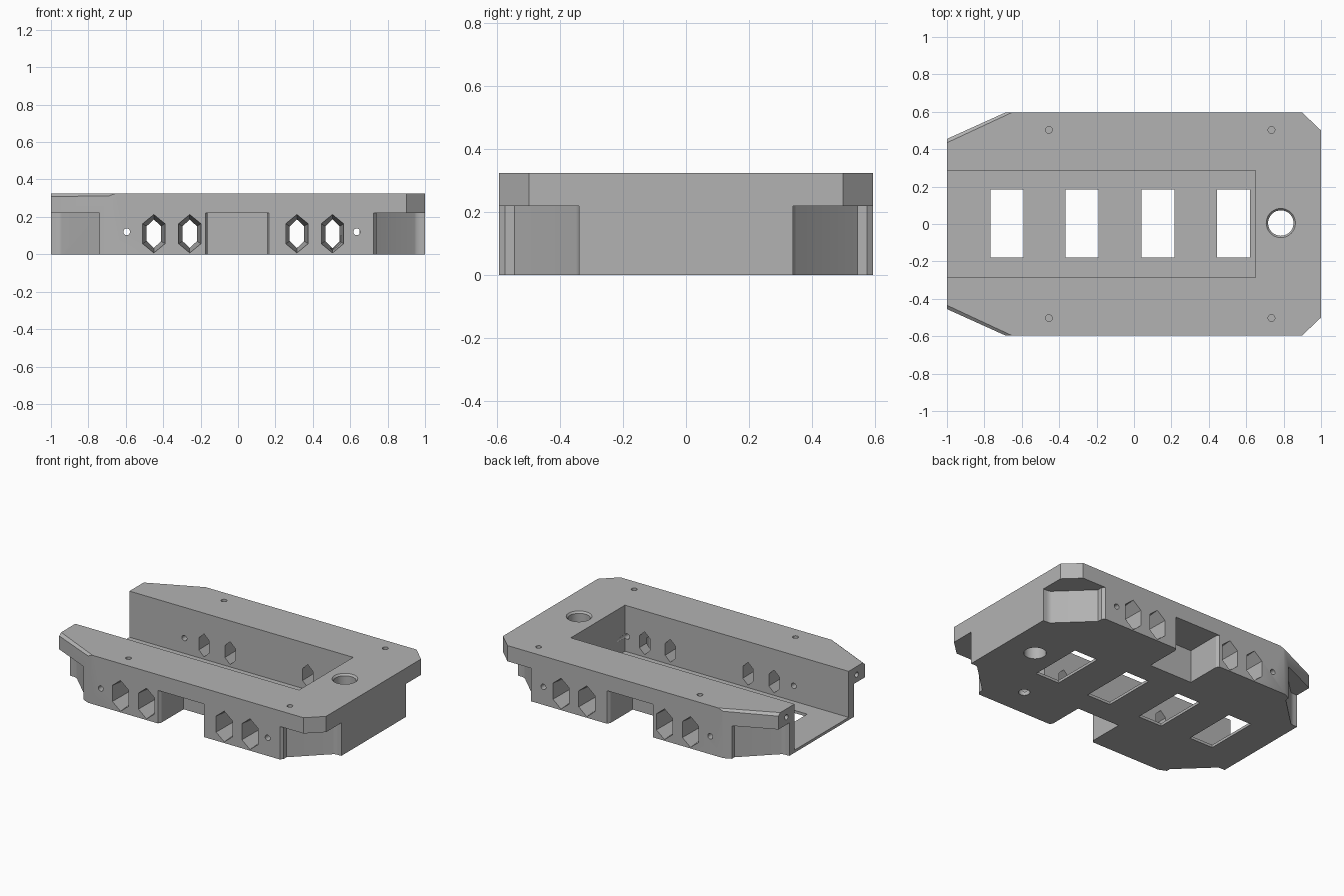
import bpy, bmesh, math
from mathutils import Vector

cube = bpy.data.objects.get("Cube")
if cube:
    bpy.data.objects.remove(cube, do_unlink=True)

grey = bpy.data.materials.new("mid_grey")
grey.use_nodes = True
COLOUR = (0.45, 0.45, 0.45, 1)
grey.diffuse_color = COLOUR
grey.node_tree.nodes["Principled BSDF"].inputs["Base Color"].default_value = COLOUR


def loft(name, loop_a, loop_b):
    """Closed solid between two matching loops."""
    bm = bmesh.new()
    a = [bm.verts.new(p) for p in loop_a]
    b = [bm.verts.new(p) for p in loop_b]
    n = len(a)
    bm.faces.new(a)
    bm.faces.new(b)
    for i in range(n):
        j = (i + 1) % n
        bm.faces.new((a[i], a[j], b[j], b[i]))
    bmesh.ops.recalc_face_normals(bm, faces=bm.faces)
    mesh = bpy.data.meshes.new(name)
    bm.to_mesh(mesh)
    bm.free()
    mesh.materials.append(grey)
    obj = bpy.data.objects.new(name, mesh)
    bpy.context.collection.objects.link(obj)
    return obj


def prism(name, plan, z0, z1):
    return loft(name, [(x, y, z0) for x, y in plan], [(x, y, z1) for x, y in plan])


def box(name, x0, x1, y0, y1, z0, z1):
    return prism(name, [(x0, y0), (x1, y0), (x1, y1), (x0, y1)], z0, z1)


def rod(name, start, end, r0, r1=None, sides=24):
    start, end = Vector(start), Vector(end)
    turn = (end - start).to_track_quat("Z", "Y")
    ring = [Vector((math.cos(t), math.sin(t), 0))
            for t in (math.tau * i / sides for i in range(sides))]
    return loft(name, [start + turn @ (v * r0) for v in ring],
                [end + turn @ (v * (r1 or r0)) for v in ring])


H, W = 0.325, 0.595

# Main block with clipped corners
half = [(-1, -0.455), (-0.69, -W), (0.9, -W), (1, -0.5)]
housing = prism("battery_tray_housing", half + [(x, -y) for x, y in reversed(half)], 0, H)

# Open channel, floor windows and cable hole
cutters = [box("channel", -1.1, 0.65, -0.285, 0.285, 0.018, 0.5)]
for x in (-0.68, -0.277, 0.128, 0.533):
    cutters.append(box("floor_window", x - 0.088, x + 0.088, -0.18, 0.185, -0.1, 0.1))
cutters.append(rod("cable_hole", (0.785, 0.005, -0.1), (0.785, 0.005, 0.4), 0.068, sides=40))
cutters.append(rod("cable_hole_rim", (0.785, 0.005, H - 0.012), (0.785, 0.005, H + 0.012),
                   0.068, 0.088, sides=40))
cutters.append(rod("bottom_hole", (0.53, -0.4, -0.05), (0.53, -0.4, 0.1), 0.035))

corner = [(0.725, -0.7), (0.725, -W), (0.74, -0.575), (0.74, -0.545), (0.943, -0.35),
          (0.955, -0.342), (0.975, -0.34), (1.1, -0.34), (1.1, -0.7)]
notch = [(-0.175, -0.7), (-0.175, -W), (-0.163, -0.575), (-0.163, -0.34),
         (0.155, -0.34), (0.155, -0.575), (0.167, -W), (0.167, -0.7)]
hexagon = [(0, 1), (1, 0.52), (1, -0.52), (0, -1), (-1, -0.52), (-1, 0.52)]


def hex_loop(x, y, w, h):
    return [(x + u * w, y, 0.11 + v * h) for u, v in hexagon]


for s in (1, -1):
    # Recesses under the lip: corners and middle
    for sx in (1, -1):
        cutters.append(prism("corner_recess", [(x * sx, y * s) for x, y in corner], -0.05, 0.22))
    cutters.append(prism("middle_recess", [(x, y * s) for x, y in notch], -0.05, 0.22))

    # Tapered hexagonal wall vents
    for x in (-0.45, -0.258, 0.315, 0.505):
        cutters.append(loft("hex_vent", hex_loop(x, s * 0.6, 0.06, 0.103),
                            hex_loop(x, s * 0.28, 0.038, 0.076)))
    # Small round holes: walls, top face, end face
    for x in (-0.595, 0.635):
        cutters.append(rod("wall_hole", (x, s * 0.7, 0.12), (x, s * 0.2, 0.12), 0.018))
    for x in (-0.455, 0.735):
        cutters.append(rod("top_screw_hole", (x, s * 0.503, 0.24), (x, s * 0.503, 0.4), 0.018))
    cutters.append(rod("end_screw_hole", (-1.1, s * 0.37, 0.27), (-0.85, s * 0.37, 0.27), 0.017))

    # Sloped top edge on the two long corners
    along, out = Vector((0.907, 0.422 * s, 0)), Vector((-0.422, 0.907 * s, 0))
    base = Vector((-1, 0.435 * s, 0))
    section = [(-0.03, H + 0.026), (0.1, H - 0.088), (0.1, H + 0.026)]
    ends = [[base + along * d + out * n + Vector((0, 0, z)) for n, z in section]
            for d in (-0.3, 0.8)]
    cutters.append(loft("edge_slope", *ends))

# Cut everything out of the block
for c in cutters:
    mod = housing.modifiers.new(c.name, "BOOLEAN")
    mod.operation, mod.solver, mod.object = "DIFFERENCE", "EXACT", c
bpy.context.view_layer.update()
result = housing.evaluated_get(bpy.context.evaluated_depsgraph_get())
mesh = bpy.data.meshes.new_from_object(result)
housing.modifiers.clear()
housing.data = mesh
for c in cutters:
    bpy.data.objects.remove(c, do_unlink=True)

bpy.ops.object.select_all(action="DESELECT")
housing.select_set(True)
bpy.context.view_layer.objects.active = housing
bpy.ops.object.shade_smooth_by_angle(angle=math.radians(30))
